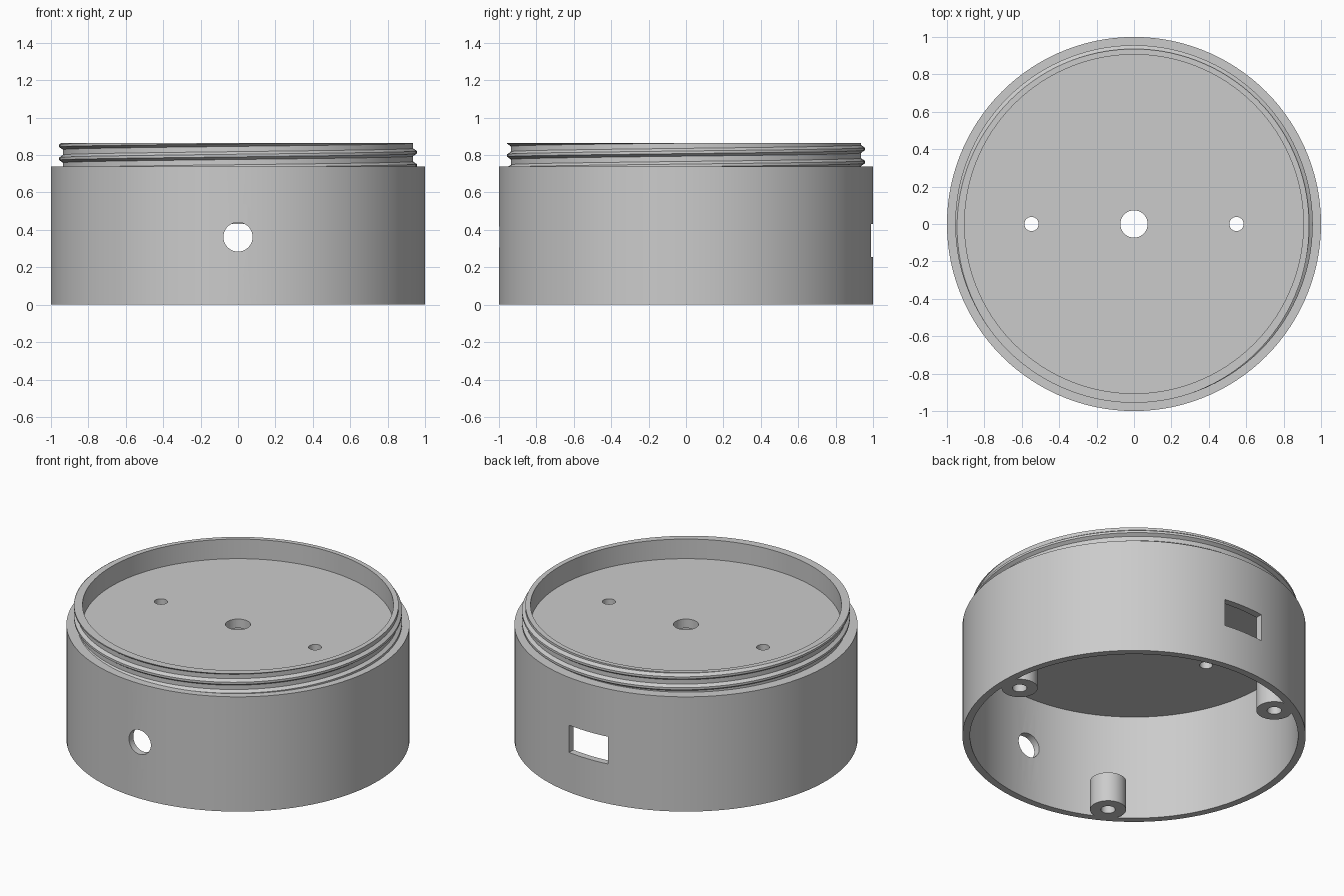
import bpy, bmesh, math
from mathutils import Matrix, Vector

if "Cube" in bpy.data.objects:
    bpy.data.objects.remove(bpy.data.objects["Cube"], do_unlink=True)

SEG = 120
FLOOR, SHOULDER, TOP = 0.68, 0.738, 0.864
CORE, CREST = 0.936, 0.956

grey = bpy.data.materials.new("light grey plastic")
grey.use_nodes = True
grey.diffuse_color = (0.6, 0.6, 0.6, 1)
grey.node_tree.nodes["Principled BSDF"].inputs["Base Color"].default_value = (0.6, 0.6, 0.6, 1)


def add_object(name, bm):
    bmesh.ops.recalc_face_normals(bm, faces=bm.faces)
    mesh = bpy.data.meshes.new(name)
    bm.to_mesh(mesh)
    bm.free()
    mesh.materials.append(grey)
    obj = bpy.data.objects.new(name, mesh)
    bpy.context.collection.objects.link(obj)
    return obj


def cylinder(name, radius, depth, centre, axis="Z", segments=48):
    turn = Matrix.Rotation(math.pi / 2, 4, "X") if axis == "Y" else Matrix()
    bm = bmesh.new()
    bmesh.ops.create_cone(bm, cap_ends=True, segments=segments, radius1=radius, radius2=radius,
                          depth=depth, matrix=Matrix.Translation(centre) @ turn)
    return add_object(name, bm)


def box(name, size, centre):
    bm = bmesh.new()
    bmesh.ops.create_cube(bm, size=1, matrix=Matrix.Translation(centre) @ Matrix.Diagonal((*size, 1)))
    return add_object(name, bm)


def combine(target, tool, operation):
    """Apply a boolean and remove the helper."""
    tool.hide_render = True
    mod = target.modifiers.new("bool", "BOOLEAN")
    mod.operation, mod.solver, mod.object = operation, "EXACT", tool
    bpy.context.view_layer.objects.active = target
    bpy.ops.object.modifier_apply(modifier=mod.name)
    bpy.data.objects.remove(tool, do_unlink=True)


def smooth(obj):
    bpy.ops.object.select_all(action="DESELECT")
    obj.select_set(True)
    bpy.context.view_layer.objects.active = obj
    bpy.ops.object.shade_smooth_by_angle(angle=math.radians(25))


# Housing: outer wall, dividing floor and neck turned from one profile
profile = [(0, FLOOR), (0.956, FLOOR), (0.956, 0), (1, 0), (1, SHOULDER), (CORE, SHOULDER),
           (CORE, TOP), (0.906, TOP), (0.906, SHOULDER), (0, SHOULDER)]
bm = bmesh.new()
verts = [bm.verts.new((r, 0, z)) for r, z in profile]
edges = [bm.edges.new(pair) for pair in zip(verts, verts[1:])]
bmesh.ops.spin(bm, geom=verts + edges, cent=(0, 0, 0), axis=(0, 0, 1),
               angle=2 * math.pi, steps=SEG, use_merge=True)
bmesh.ops.remove_doubles(bm, verts=bm.verts, dist=1e-5)
housing = add_object("housing", bm)

# Three screw posts against the inner wall, each with a bore
POST_HEIGHT = 0.19
for i in range(3):
    a = math.radians(120 * i)
    at = Vector((0.87 * math.cos(a), 0.87 * math.sin(a), POST_HEIGHT / 2))
    combine(housing, cylinder("post", 0.105, POST_HEIGHT, at), "UNION")
    combine(housing, cylinder("post_bore", 0.042, POST_HEIGHT + 0.1, at), "DIFFERENCE")

# Holes through the floor
for x, r in ((0, 0.073), (-0.548, 0.038), (0.548, 0.038)):
    combine(housing, cylinder("floor_hole", r, 0.3, (x, 0, SHOULDER)), "DIFFERENCE")

# Round hole in the front wall, rectangular port in the back wall
combine(housing, cylinder("front_hole", 0.078, 0.3, (0, -1, 0.362), "Y"), "DIFFERENCE")
combine(housing, box("back_port", (0.275, 0.3, 0.175), (0, 1, 0.343)), "DIFFERENCE")
smooth(housing)

# Screw thread: a trapezoid swept up a helix and trimmed flush with the rim
PITCH = 0.07
section = [(CORE - 0.012, -0.03), (CORE, -0.021), (CREST, -0.007),
           (CREST, 0.007), (CORE, 0.021), (CORE - 0.012, 0.03)]
bm = bmesh.new()
rings = []
for k in range(-SEG // 2, int(SEG * 2.2)):
    a, rise = 2 * math.pi * k / SEG, 0.745 + PITCH * k / SEG
    rings.append([bm.verts.new((r * math.cos(a), r * math.sin(a), rise + h)) for r, h in section])
n = len(section)
for low, high in zip(rings, rings[1:]):
    for j in range(n):
        bm.faces.new((low[j], low[(j + 1) % n], high[(j + 1) % n], high[j]))
bm.faces.new(rings[0])
bm.faces.new(rings[-1])
cut = bmesh.ops.bisect_plane(bm, geom=bm.verts[:] + bm.edges[:] + bm.faces[:], dist=1e-6,
                             plane_co=(0, 0, TOP), plane_no=(0, 0, 1), clear_outer=True)
rim = [e for e in cut["geom_cut"] if isinstance(e, bmesh.types.BMEdge)]
bmesh.ops.holes_fill(bm, edges=rim, sides=0)
smooth(add_object("screw_thread", bm))
